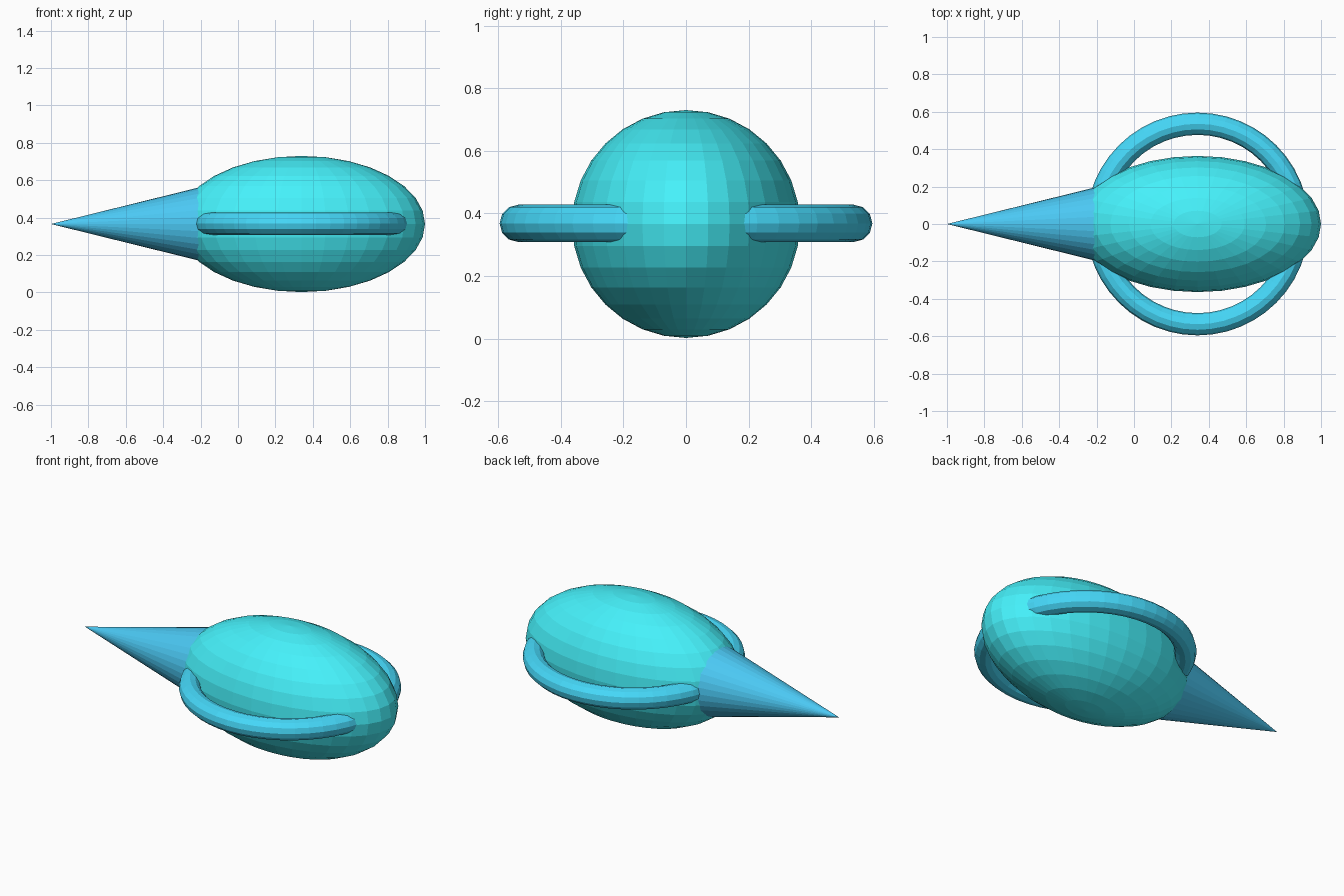
import bpy
import math

if "Cube" in bpy.data.objects:
    bpy.data.objects.remove(bpy.data.objects["Cube"])

CX, CZ = 0.34, 0.366   # body centre


def finish(name, color):
    obj = bpy.context.object
    obj.name = name
    mat = bpy.data.materials.new(name + "_paint")
    mat.diffuse_color = (*color, 1.0)
    mat.use_nodes = True
    mat.node_tree.nodes["Principled BSDF"].inputs["Base Color"].default_value = mat.diffuse_color
    obj.data.materials.append(mat)
    return obj


# Egg-shaped body, stretched along x
bpy.ops.mesh.primitive_uv_sphere_add(segments=32, ring_count=16, radius=1, location=(CX, 0, CZ))
body = finish("body", (0.06, 0.88, 0.96))
body.scale = (0.66, 0.364, 0.364)

# Pointed tail cone, its base buried in the body
tip, base = -1.0, -0.05
bpy.ops.mesh.primitive_cone_add(vertices=32, radius1=(base - tip) * 0.247, radius2=0,
                                depth=base - tip, location=((tip + base) / 2, 0, CZ),
                                rotation=(0, -math.pi / 2, 0))
finish("tail_cone", (0.07, 0.58, 0.90))

# Horizontal ring forming the two side loops
bpy.ops.mesh.primitive_torus_add(major_radius=0.536, minor_radius=0.0595,
                                 major_segments=48, minor_segments=12,
                                 location=(CX, 0, CZ + 0.002))
finish("side_ring", (0.06, 0.69, 0.95))
